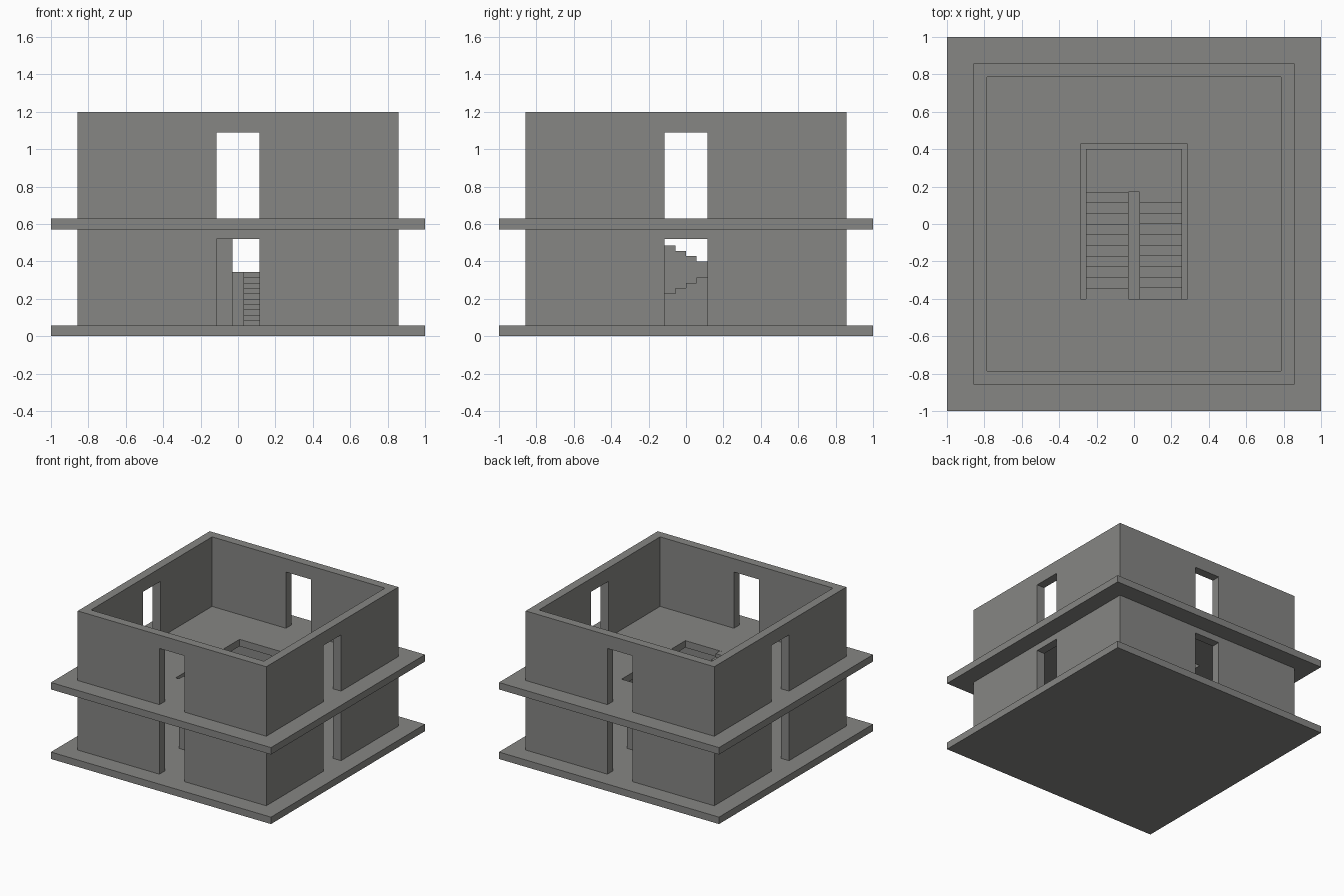
import bpy, bmesh

if "Cube" in bpy.data.objects:
    bpy.data.objects.remove(bpy.data.objects["Cube"])

# One flat grey for the whole building
grey = bpy.data.materials.new("concrete grey")
grey.diffuse_color = (0.24, 0.24, 0.23, 1)
grey.use_nodes = True
grey.node_tree.nodes["Principled BSDF"].inputs["Base Color"].default_value = grey.diffuse_color

SLAB = 0.0571          # slab thickness
STOREY = 0.5714        # floor-to-floor height
STEP_W, STEP_H = SLAB, SLAB / 2


def prism(name, points, axis, lo, hi):
    """Extrude a 2D profile: axis 'z' takes (x, y) points, axis 'x' takes (y, z)."""
    place = (lambda p, d: (p[0], p[1], d)) if axis == 'z' else (lambda p, d: (d, p[0], p[1]))
    bm = bmesh.new()
    face = bm.faces.new([bm.verts.new(place(p, lo)) for p in points])
    new = bmesh.ops.extrude_face_region(bm, geom=[face])["geom"]
    for v in new:
        if isinstance(v, bmesh.types.BMVert):
            v.co[2 if axis == 'z' else 0] = hi
    bmesh.ops.recalc_face_normals(bm, faces=bm.faces)
    mesh = bpy.data.meshes.new(name)
    bm.to_mesh(mesh)
    bm.free()
    mesh.materials.append(grey)
    ob = bpy.data.objects.new(name, mesh)
    bpy.context.collection.objects.link(ob)
    return ob


def box(name, x0, x1, y0, y1, z0, z1):
    return prism(name, [(x0, y0), (x1, y0), (x1, y1), (x0, y1)], 'z', z0, z1)


def cut(ob, *cutters):
    """Subtract each cutter from the object, then remove the cutters."""
    bpy.context.view_layer.objects.active = ob
    for c in cutters:
        c.hide_render = True
        m = ob.modifiers.new("cut", 'BOOLEAN')
        m.operation, m.solver, m.object = 'DIFFERENCE', 'EXACT', c
        bpy.ops.object.modifier_apply(modifier=m.name)
        bpy.data.objects.remove(c)


def walls(name, z0, z1):
    """Square wall ring with a doorway in the middle of each side."""
    o, i, d, top = 0.857, 0.786, 0.114, z0 + 0.462
    ring = box(name, -o, o, -o, o, z0, z1)
    cut(ring,
        box("room_cutter", -i, i, -i, i, z0 - 0.1, z1 + 0.1),
        box("door_cutter_x", -1, 1, -d, d, z0 - 0.1, top),
        box("door_cutter_y", -d, d, -1, 1, z0 - 0.1, top))


# Slabs, the upper one with a stairwell opening
box("ground_slab", -1, 1, -1, 1, 0, SLAB)
upper = box("upper_slab", -1, 1, -1, 1, STOREY, STOREY + SLAB)
cut(upper, box("stairwell_cutter", -0.286, 0.286, -0.4, 0.4286, 0.5, 0.7))

# Walls of both storeys
walls("lower_walls", SLAB, STOREY)
walls("upper_walls", STOREY + SLAB, 1.2)


def flight(name, x0, x1, y_start, direction, z_start, y_end):
    """Solid flight of ten steps; the last tread runs on to y_end."""
    pts = [(y_start, SLAB)]
    for k in range(10):
        y = y_start + direction * k * STEP_W
        z = z_start + k * STEP_H
        if (y, z) != pts[-1]:
            pts.append((y, z))
        pts.append((y, z + STEP_H))
    pts += [(y_end, z_start + 10 * STEP_H), (y_end, SLAB)]
    prism(name, pts, 'x', x0, x1)


# Two solid flights turning at a half-height landing
MID = SLAB + 10 * STEP_H
flight("lower_flight", 0.0286, 0.257, -0.4, 1, SLAB, 0.1714)
flight("upper_flight", -0.257, -0.0286, 0.1714, -1, MID, -0.4)
box("landing", -0.257, 0.257, 0.1714, 0.4, SLAB, MID)
